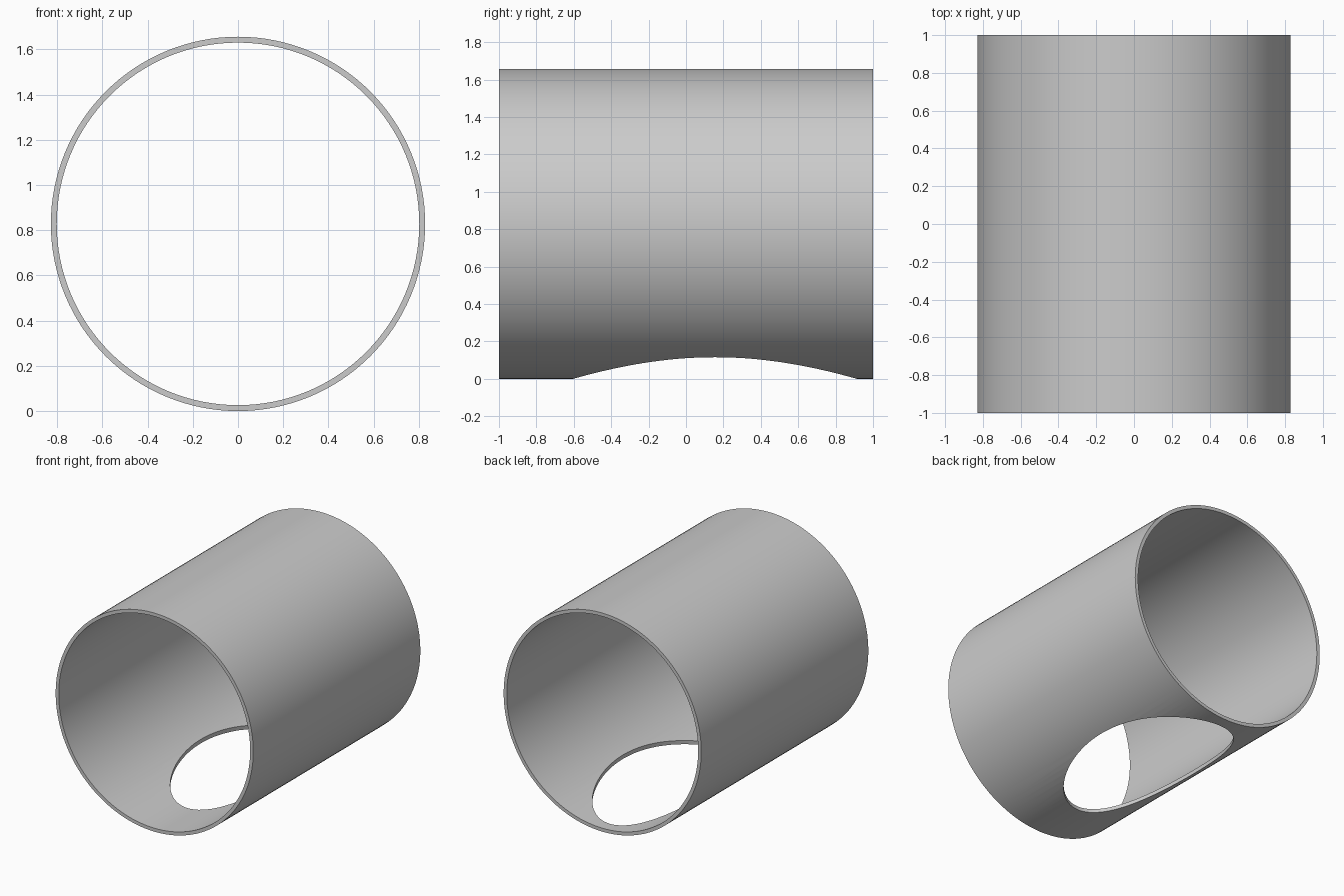
import bpy, bmesh
from math import cos, sin, pi, radians

if "Cube" in bpy.data.objects:
    bpy.data.objects.remove(bpy.data.objects["Cube"])

R_OUT, R_IN, HALF, SEG = 0.828, 0.802, 1.0, 128

# Tube wall: four rings joined into a closed hollow cylinder along y
bm = bmesh.new()
profile = [(R_OUT, -HALF), (R_OUT, HALF), (R_IN, HALF), (R_IN, -HALF)]
rings = []
for r, y in profile:
    rings.append([bm.verts.new((r * sin(2 * pi * i / SEG), y, R_OUT - r * cos(2 * pi * i / SEG)))
                  for i in range(SEG)])
for k in range(4):
    a, b = rings[k], rings[(k + 1) % 4]
    for i in range(SEG):
        j = (i + 1) % SEG
        bm.faces.new((a[i], a[j], b[j], b[i]))
bmesh.ops.recalc_face_normals(bm, faces=bm.faces)
mesh = bpy.data.meshes.new("tube")
bm.to_mesh(mesh)
bm.free()
tube = bpy.data.objects.new("tube", mesh)
bpy.context.collection.objects.link(tube)

# Oval opening cut straight up through the bottom wall
bpy.ops.mesh.primitive_cylinder_add(vertices=96, radius=1, depth=0.8, location=(0, 0.155, 0))
cutter = bpy.context.object
cutter.name = "opening_cutter"
cutter.scale = (0.421, 0.757, 1)
cutter.hide_render = True

cut = tube.modifiers.new("bottom_opening", 'BOOLEAN')
cut.operation = 'DIFFERENCE'
cut.solver = 'EXACT'
cut.object = cutter
bpy.ops.object.select_all(action='DESELECT')
tube.select_set(True)
bpy.context.view_layer.objects.active = tube
bpy.ops.object.modifier_apply(modifier=cut.name)
bpy.data.objects.remove(cutter)

# Smooth walls with crisp rims
bpy.ops.object.shade_smooth_by_angle(angle=radians(30))
